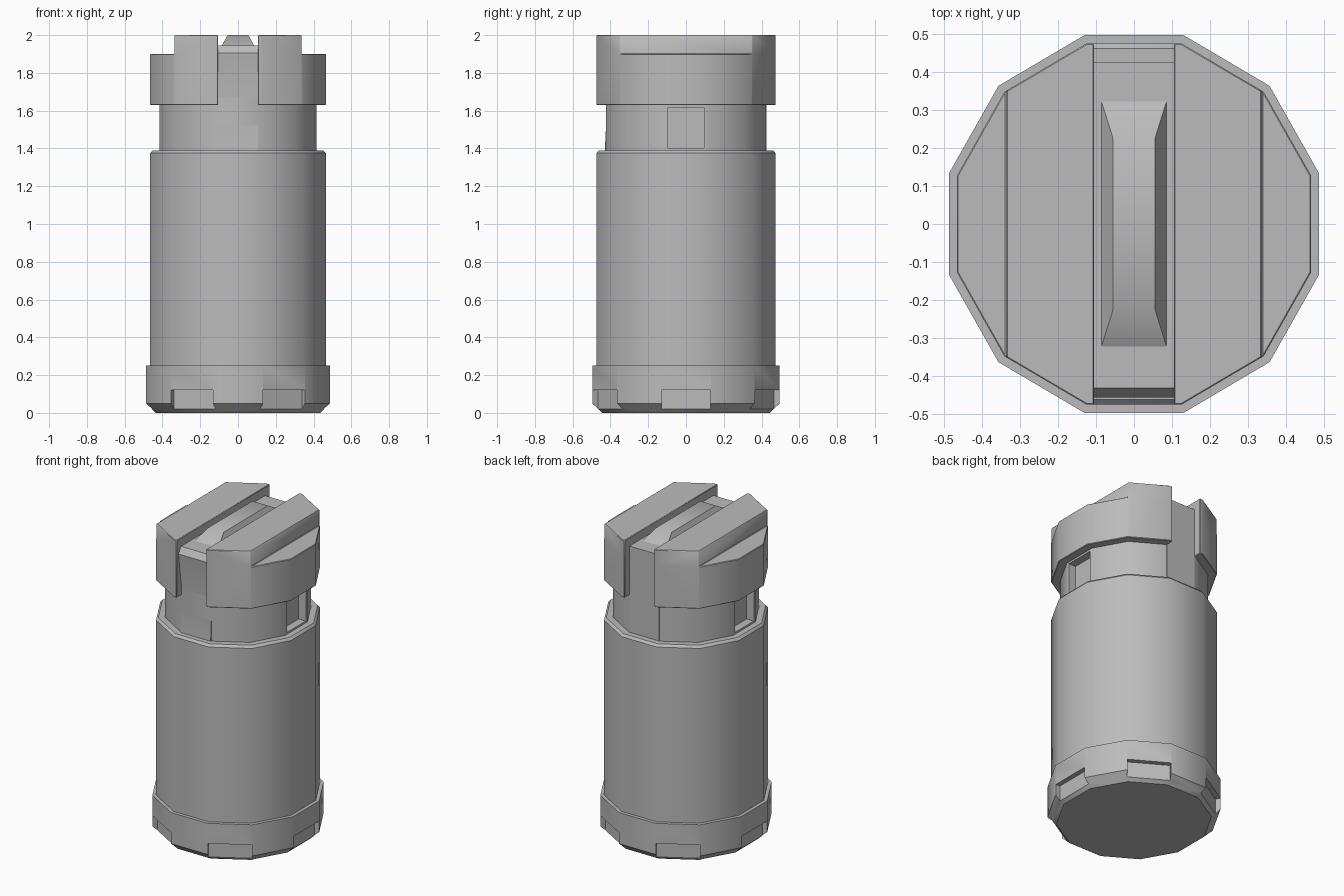
import bpy, bmesh, math
from mathutils import Matrix, Vector

if "Cube" in bpy.data.objects:
    bpy.data.objects.remove(bpy.data.objects["Cube"])

SIDES = 12
Y_STRETCH = 1.02

grey = bpy.data.materials.new("plain grey")
grey.use_nodes = True
grey.diffuse_color = (0.5, 0.5, 0.5, 1)
grey.node_tree.nodes["Principled BSDF"].inputs["Base Color"].default_value = (0.5, 0.5, 0.5, 1)


def make(name, bm):
    bmesh.ops.recalc_face_normals(bm, faces=bm.faces[:])
    mesh = bpy.data.meshes.new(name)
    bm.to_mesh(mesh)
    bm.free()
    mesh.materials.append(grey)
    obj = bpy.data.objects.new(name, mesh)
    bpy.context.collection.objects.link(obj)
    return obj


def finish(obj):
    """Apply the modifiers, then smooth all but the hard edges."""
    bpy.ops.object.select_all(action='DESELECT')
    obj.select_set(True)
    bpy.context.view_layer.objects.active = obj
    for mod in list(obj.modifiers):
        bpy.ops.object.modifier_apply(modifier=mod.name)
    bpy.ops.object.shade_smooth_by_angle(angle=math.radians(38))


def lathe(profile):
    """Closed twelve-sided solid from (distance to flat, height) pairs."""
    bm = bmesh.new()
    rings = []
    for flat, z in profile:
        r = flat / math.cos(math.pi / SIDES)
        angles = [(i + 0.5) * math.tau / SIDES for i in range(SIDES)]
        rings.append([bm.verts.new((r * math.cos(a), r * math.sin(a) * Y_STRETCH, z)) for a in angles])
    for low, high in zip(rings, rings[1:]):
        for i in range(SIDES):
            j = (i + 1) % SIDES
            bm.faces.new((low[i], low[j], high[j], high[i]))
    bm.faces.new(rings[0][::-1])
    bm.faces.new(rings[-1])
    bm.normal_update()
    return bm


# Base cup with a notch under every second side
base = make("base_cup", lathe([(0.435, 0), (0.486, 0.05), (0.486, 0.25)]))
cut = bmesh.new()
for k in range(6):
    spin = Matrix.Rotation(k * math.tau / 6, 4, 'Z')
    place = Matrix.Translation((0.555, 0, 0.02)) @ Matrix.Diagonal((0.2, 0.255, 0.2, 1))
    bmesh.ops.create_cube(cut, size=1, matrix=Matrix.Diagonal((1, Y_STRETCH, 1, 1)) @ spin @ place)
cutter = make("notch_cutter", cut)
cutter.hide_render = True
mod = base.modifiers.new("notches", 'BOOLEAN')
mod.object = cutter
mod.solver = 'EXACT'
finish(base)
bpy.data.objects.remove(cutter)

# Main canister
finish(make("canister_body", lathe([(0.465, 0.24), (0.465, 1.375), (0.452, 1.39)])))

# Neck with a square recess on each side
bm = lathe([(0.415, 1.385), (0.415, 1.635), (0.415, 1.9)])
windows = [f for f in bm.faces if abs(f.normal.x) > 0.99 and f.calc_center_median().z < 1.6]
bmesh.ops.inset_individual(bm, faces=windows, thickness=0.024)
bmesh.ops.inset_individual(bm, faces=windows, thickness=0.001, depth=-0.05)
finish(make("neck", bm))

# Head: two mirrored blocks, each with a lower outer step
bm = lathe([(0.465, 1.63), (0.465, 1.9)])
for x, clear in ((0.105, True), (0.335, False)):
    geom = bm.verts[:] + bm.edges[:] + bm.faces[:]
    res = bmesh.ops.bisect_plane(bm, geom=geom, plane_co=(x, 0, 0), plane_no=(1, 0, 0), clear_inner=clear)
    if clear:
        rim = [e for e in res["geom_cut"] if isinstance(e, bmesh.types.BMEdge)]
        bmesh.ops.contextual_create(bm, geom=rim)
bm.normal_update()
top = [f for f in bm.faces if f.normal.z > 0.9 and f.calc_center_median().x < 0.335]
raised = bmesh.ops.extrude_discrete_faces(bm, faces=top)["faces"]
bmesh.ops.translate(bm, verts=list({v for f in raised for v in f.verts}), vec=Vector((0, 0, 0.1)))
bmesh.ops.remove_doubles(bm, verts=bm.verts[:], dist=0.0005)
head = make("head_blocks", bm)
bevel = head.modifiers.new("edges", 'BEVEL')
bevel.width = 0.014
bevel.segments = 1
bevel.limit_method = 'ANGLE'
bevel.angle_limit = math.radians(40)
head.modifiers.new("mirror", 'MIRROR')
finish(head)

# Bar running through the slot, with a lip at the front
bm = bmesh.new()
outline = [(-0.43, 1.385), (-0.418, 1.63), (-0.455, 1.905), (-0.43, 1.945), (0.425, 1.945), (0.425, 1.385)]
sides = [[bm.verts.new((s * 0.106, y, z)) for y, z in outline] for s in (-1, 1)]
for side in sides:
    bm.faces.new(side)
for i in range(len(outline)):
    j = (i + 1) % len(outline)
    bm.faces.new((sides[0][i], sides[0][j], sides[1][j], sides[1][i]))
finish(make("slot_bar", bm))

# Tapered ridge on the bar
bm = bmesh.new()
bmesh.ops.create_cube(bm, size=2)
for v in bm.verts:
    x, y, z = (0.055, 0.225, 2.0) if v.co.z > 0 else (0.088, 0.33, 1.94)
    v.co = (v.co.x * x, v.co.y * y, z)
finish(make("top_ridge", bm))
